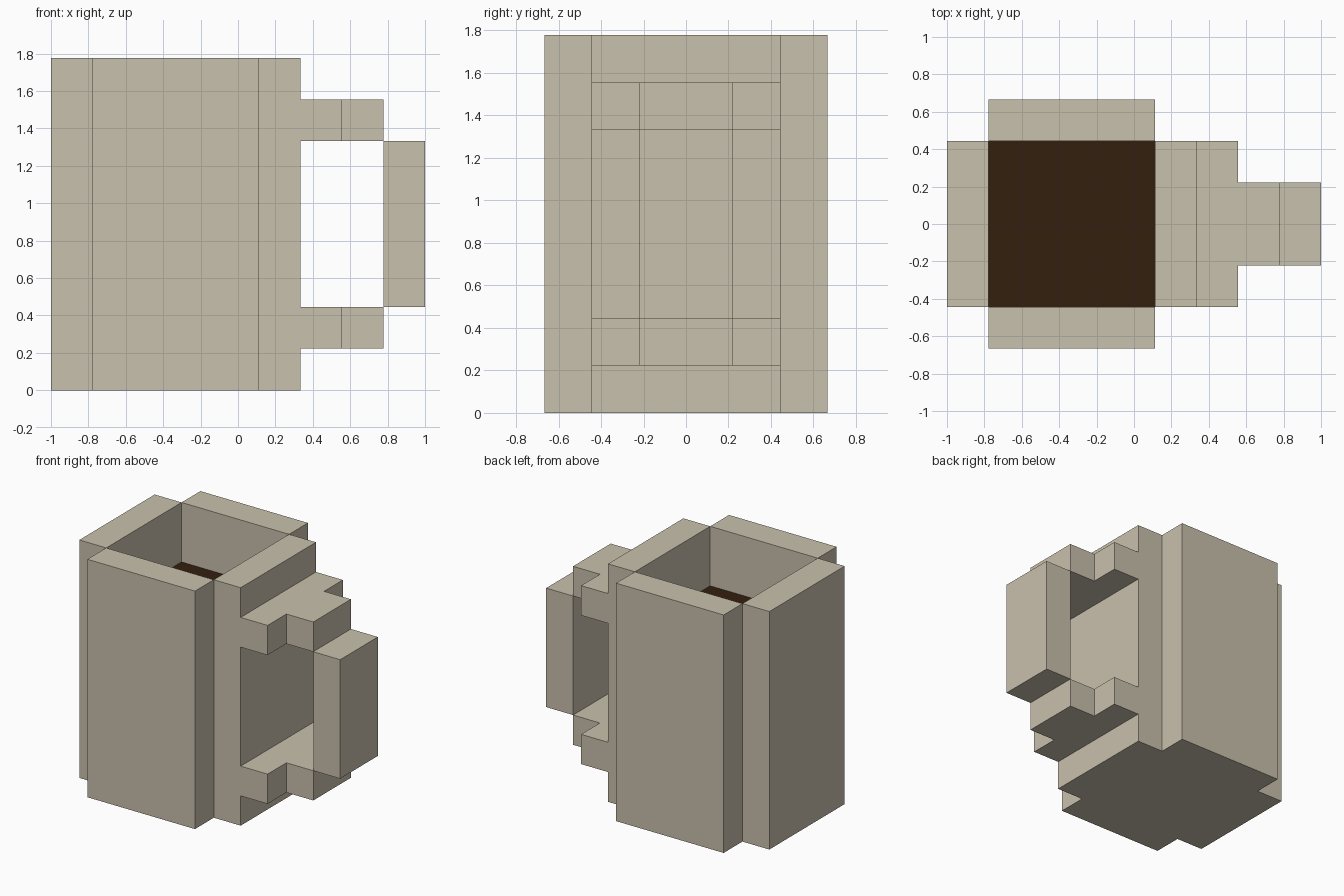
import bpy
import bmesh

if "Cube" in bpy.data.objects:
    bpy.data.objects.remove(bpy.data.objects["Cube"])

U = 2 / 9  # one block of the grid


def material(name, rgb):
    m = bpy.data.materials.new(name)
    m.diffuse_color = (*rgb, 1)
    m.use_nodes = True
    m.node_tree.nodes["Principled BSDF"].inputs["Base Color"].default_value = m.diffuse_color
    return m


def finish(bm, name, mat):
    bm.normal_update()
    mesh = bpy.data.meshes.new(name)
    bm.to_mesh(mesh)
    bm.free()
    mesh.materials.append(mat)
    obj = bpy.data.objects.new(name, mesh)
    bpy.context.collection.objects.link(obj)
    return obj


def ring(bm, pts, z):
    return [bm.verts.new((x * U, y * U, z * U)) for x, y in pts]


def bridge(bm, low, high):
    """Side walls between two rings, facing outward for counter-clockwise rings."""
    n = len(low)
    for i in range(n):
        j = (i + 1) % n
        bm.faces.new((low[i], low[j], high[j], high[i]))


def prism(name, pts, z0, z1, mat):
    bm = bmesh.new()
    low, high = ring(bm, pts, z0), ring(bm, pts, z1)
    bridge(bm, low, high)
    bm.faces.new(low[::-1])
    bm.faces.new(high)
    return finish(bm, name, mat)


ceramic = material("warm beige ceramic", (0.584, 0.533, 0.423))
brown = material("dark coffee brown", (0.033, 0.0144, 0.0048))

# Cup: cross-shaped outside, square pocket whose corners meet the notches
inner = [(-3.5, -2), (0.5, -2), (0.5, 2), (-3.5, 2)]
cross = [(-3.5, -2), (-3.5, -3), (0.5, -3),
         (0.5, -2), (1.5, -2), (1.5, 2),
         (0.5, 2), (0.5, 3), (-3.5, 3),
         (-3.5, 2), (-4.5, 2), (-4.5, -2)]
bm = bmesh.new()
low, high = ring(bm, cross, 0), ring(bm, cross, 8)
bridge(bm, low, high)
bm.faces.new(low[::-1])
for k in range(0, 12, 3):  # four rim pieces
    bm.faces.new((high[k], high[k + 1], high[k + 2], high[(k + 3) % 12]))
floor = ring(bm, inner, 1)
bridge(bm, high[0::3][::-1], floor[::-1])
bm.faces.new(floor)
finish(bm, "cup", ceramic)

# Coffee surface, two blocks below the rim
bm = bmesh.new()
bm.faces.new(ring(bm, inner, 6))
finish(bm, "coffee", brown)

# Handle: two stepped arms and the upright grip
arm = [(1.5, -2), (2.5, -2), (2.5, -1), (3.5, -1),
       (3.5, 1), (2.5, 1), (2.5, 2), (1.5, 2)]
for name, z in (("lower_handle_arm", 1), ("upper_handle_arm", 6)):
    prism(name, arm, z, z + 1, ceramic)
prism("handle_grip", [(3.5, -1), (4.5, -1), (4.5, 1), (3.5, 1)], 2, 6, ceramic)
